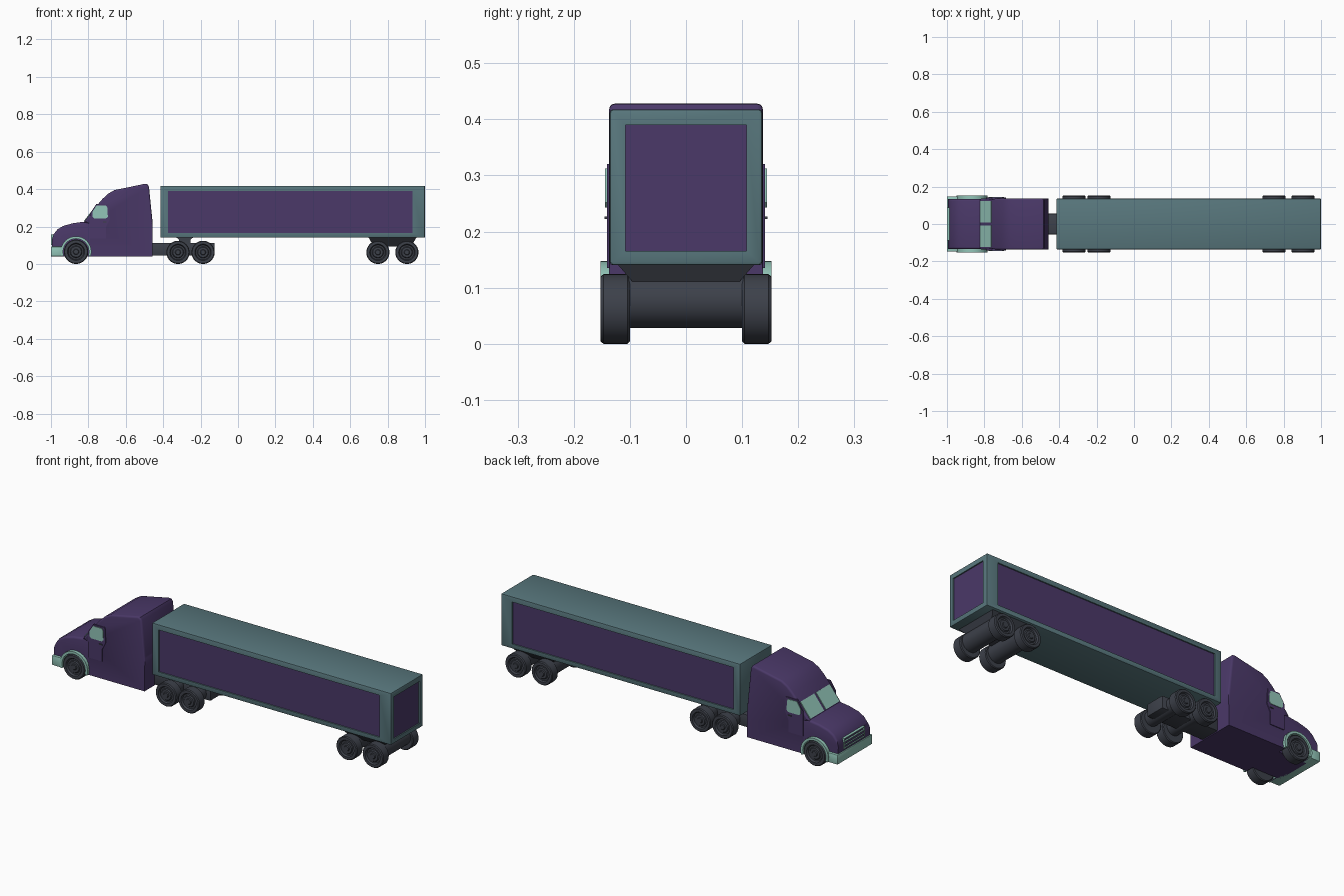
import bpy, bmesh, math
from mathutils import Vector

if "Cube" in bpy.data.objects:
    bpy.data.objects.remove(bpy.data.objects["Cube"])


def material(name, rgb):
    m = bpy.data.materials.new(name)
    m.diffuse_color = (*rgb, 1)
    m.use_nodes = True
    m.node_tree.nodes["Principled BSDF"].inputs["Base Color"].default_value = m.diffuse_color
    return m


PURPLE = material("deep purple", (0.069, 0.040, 0.139))
TEAL = material("grey teal", (0.098, 0.185, 0.205))
MINT = material("pale mint", (0.29, 0.56, 0.48))
DARK = material("charcoal", (0.046, 0.052, 0.068))


def finish(bm, name, mats, smooth=35):
    bmesh.ops.recalc_face_normals(bm, faces=bm.faces)
    me = bpy.data.meshes.new(name)
    bm.to_mesh(me)
    bm.free()
    ob = bpy.data.objects.new(name, me)
    bpy.context.collection.objects.link(ob)
    for m in mats:
        me.materials.append(m)
    bpy.ops.object.select_all(action='DESELECT')
    ob.select_set(True)
    bpy.context.view_layer.objects.active = ob
    bpy.ops.object.shade_smooth_by_angle(angle=math.radians(smooth))
    return ob


def prism(name, pts, y0, y1, mat, bevel=0.0, above=-1.0):
    """Side profile (x, z) extruded across y, cap rims rounded above a height."""
    bm = bmesh.new()
    f = bm.faces.new([bm.verts.new((x, y0, z)) for x, z in pts])
    new = bmesh.ops.extrude_face_region(bm, geom=[f])['geom']
    bmesh.ops.translate(bm, vec=(0, y1 - y0, 0),
                        verts=[v for v in new if isinstance(v, bmesh.types.BMVert)])
    if bevel:
        rim = [e for e in bm.edges if abs(e.verts[0].co.y - e.verts[1].co.y) < 1e-5
               and min(v.co.z for v in e.verts) > above]
        bmesh.ops.bevel(bm, geom=rim, offset=bevel, segments=3, profile=0.5,
                        affect='EDGES', clamp_overlap=True)
    return finish(bm, name, [mat])


def box(name, lo, hi, mat, bevel=0.0):
    bm = bmesh.new()
    bmesh.ops.create_cube(bm, size=1)
    lo, hi = Vector(lo), Vector(hi)
    for v in bm.verts:
        v.co = Vector((lo[i] + (v.co[i] + 0.5) * (hi[i] - lo[i]) for i in range(3)))
    if bevel:
        bmesh.ops.bevel(bm, geom=bm.edges[:], offset=bevel, segments=2, profile=0.5,
                        affect='EDGES')
    return finish(bm, name, [mat])


def lathe(name, profile, x, z, mat, side=1, steps=40):
    """Spin (radius, y) points around an axle line parallel to y."""
    bm = bmesh.new()
    vs = [bm.verts.new((x + r, side * y, z)) for r, y in profile]
    es = [bm.edges.new(p) for p in zip(vs, vs[1:])]
    bmesh.ops.spin(bm, geom=vs + es, cent=(x, 0, z), axis=(0, 1, 0),
                   angle=math.tau, steps=steps)
    bmesh.ops.remove_doubles(bm, verts=bm.verts, dist=1e-5)
    return finish(bm, name, [mat])


def arc(cx, cz, r, a0, a1, n):
    return [(cx + r * math.cos(math.radians(a0 + (a1 - a0) * i / n)),
             cz + r * math.sin(math.radians(a0 + (a1 - a0) * i / n))) for i in range(n + 1)]


FX, FZ = -0.866, 0.066   # front axle

# Hood with an open wheel arch
hood = [(-0.993, 0.04), (-0.995, 0.13), (-0.985, 0.16), (-0.965, 0.185), (-0.935, 0.203),
        (-0.88, 0.218), (-0.82, 0.226), (-0.77, 0.226), (-0.77, 0.04)]
hood += arc(FX, FZ, 0.076, -20, 200, 14)
prism("hood", hood, -0.134, 0.134, PURPLE, 0.016, 0.155)
box("engine_bay", (-0.96, -0.095, 0.04), (-0.77, 0.095, 0.16), PURPLE)

# Cab and sleeper
cab = [(-0.79, 0.04), (-0.79, 0.215), (-0.825, 0.222), (-0.755, 0.312), (-0.725, 0.347),
       (-0.695, 0.375), (-0.66, 0.395), (-0.61, 0.405), (-0.50, 0.428), (-0.485, 0.427),
       (-0.476, 0.412), (-0.457, 0.225), (-0.457, 0.04)]
prism("cab", cab, -0.137, 0.137, PURPLE, 0.01, 0.21)

# Split windscreen lying on the sloped front
d = Vector((0.07, 0.09)).normalized()
n = Vector((-d.y, d.x)) * 0.004
base = Vector((-0.825, 0.222))
screen = [base + d * 0.008 - n, base + d * 0.104 - n, base + d * 0.104 + n, base + d * 0.008 + n]

door = [(-0.79, 0.135), (-0.79, 0.27), (-0.758, 0.32), (-0.69, 0.32), (-0.685, 0.24),
        (-0.705, 0.20), (-0.705, 0.135)]
window = [(-0.778, 0.252), (-0.778, 0.278), (-0.757, 0.312), (-0.705, 0.312), (-0.698, 0.30),
          (-0.696, 0.252), (-0.706, 0.243), (-0.768, 0.243)]
fender = arc(FX, FZ, 0.082, -18, 198, 20) + arc(FX, FZ, 0.069, 198, -18, 20)
for s, side in ((-1, "right"), (1, "left")):
    prism("windscreen_" + side, screen, s * 0.008, s * 0.124, MINT)
    prism("door_" + side, door, s * 0.132, s * 0.141, PURPLE)
    prism("side_window_" + side, window, s * 0.138, s * 0.144, MINT)
    box("door_handle_" + side, (-0.722, min(s * .139, s * .145), 0.222),
        (-0.702, max(s * .139, s * .145), 0.227), DARK)
    prism("wheel_arch_" + side, fender, s * 0.115, s * 0.152, MINT)

# Bumper and grille
box("bumper", (-1.0, -0.147, 0.04), (-0.937, 0.147, 0.092), MINT, 0.004)
for i, z in enumerate((0.102, 0.119, 0.136, 0.153)):
    box(f"grille_bar_{i}", (-0.999, -0.085, z), (-0.975, 0.085, z + 0.005), MINT)
for s in (-1, 1):
    box("grille_post", (-0.999, s * 0.085 - 0.003, 0.102), (-0.975, s * 0.085 + 0.003, 0.158), MINT)

# Chassis, coupling and trailer suspension
box("chassis", (-0.50, -0.055, 0.045), (-0.125, 0.055, 0.112), DARK, 0.004)
prism("coupling", [(-0.315, 0.105), (-0.255, 0.105), (-0.255, 0.13), (-0.235, 0.145),
                   (-0.335, 0.145), (-0.315, 0.13)], -0.06, 0.06, DARK)
bm = bmesh.new()
bmesh.ops.create_cube(bm, size=1)
for v in bm.verts:
    top = v.co.z > 0
    v.co = Vector((0.826 + math.copysign(0.13 if top else 0.10, v.co.x),
                   math.copysign(0.125 if top else 0.08, v.co.y), 0.145 if top else 0.093))
finish(bm, "trailer_suspension", [DARK])

# Wheels and thick axles
tyre = [(0, 0.1), (0.058, 0.1), (0.062, 0.104), (0.062, 0.147), (0.058, 0.152), (0.044, 0.152),
        (0.039, 0.143), (0.031, 0.143), (0.027, 0.148), (0.015, 0.148), (0.012, 0.152), (0, 0.152)]
axle = [(0, -0.105), (0.048, -0.105), (0.048, 0.105), (0, 0.105)]
for i, x in enumerate((FX, -0.321, -0.187, 0.748, 0.903)):
    k = 1.05 if i == 0 else 1.0
    if i:
        lathe(f"axle_{i}", [(r * (0.8 if i < 3 else 1), y) for r, y in axle], x, 0.076, DARK)
    else:
        lathe("front_axle", [(r * 0.4, y) for r, y in axle], x, 0.065, DARK)
    for s in (-1, 1):
        lathe(f"wheel_{i}", [(r * k, y) for r, y in tyre], x, 0.062 * k, DARK, s)

# Trailer body with recessed side and rear panels
LO, HI = Vector((-0.415, -0.136, 0.14)), Vector((1.0, 0.136, 0.418))
bm = bmesh.new()
bmesh.ops.create_cube(bm, size=1)
for v in bm.verts:
    v.co = Vector((LO[i] + (v.co[i] + 0.5) * (HI[i] - LO[i]) for i in range(3)))
bmesh.ops.bevel(bm, geom=bm.edges[:], offset=0.006, segments=2, profile=0.5, affect='EDGES')
bm.normal_update()
panels = [f for f in bm.faces if f.calc_area() > 0.05 and
          (abs(f.normal.y) > 0.99 or f.normal.x > 0.99)]
bmesh.ops.inset_individual(bm, faces=panels, thickness=0.02, depth=0)
for f in panels:
    rear = f.normal.x > 0.99
    for v in f.verts:
        v.co.z = 0.165 if v.co.z < 0.28 else 0.39
        if rear:
            v.co.y = math.copysign(0.108, v.co.y)
        else:
            v.co.x = -0.375 if v.co.x < 0 else 0.933
    push = f.normal.copy() * -0.006
    bmesh.ops.inset_individual(bm, faces=[f], thickness=0.0005, depth=0)
    for v in f.verts:
        v.co += push
    f.material_index = 1
finish(bm, "trailer", [TEAL, PURPLE], 30)
